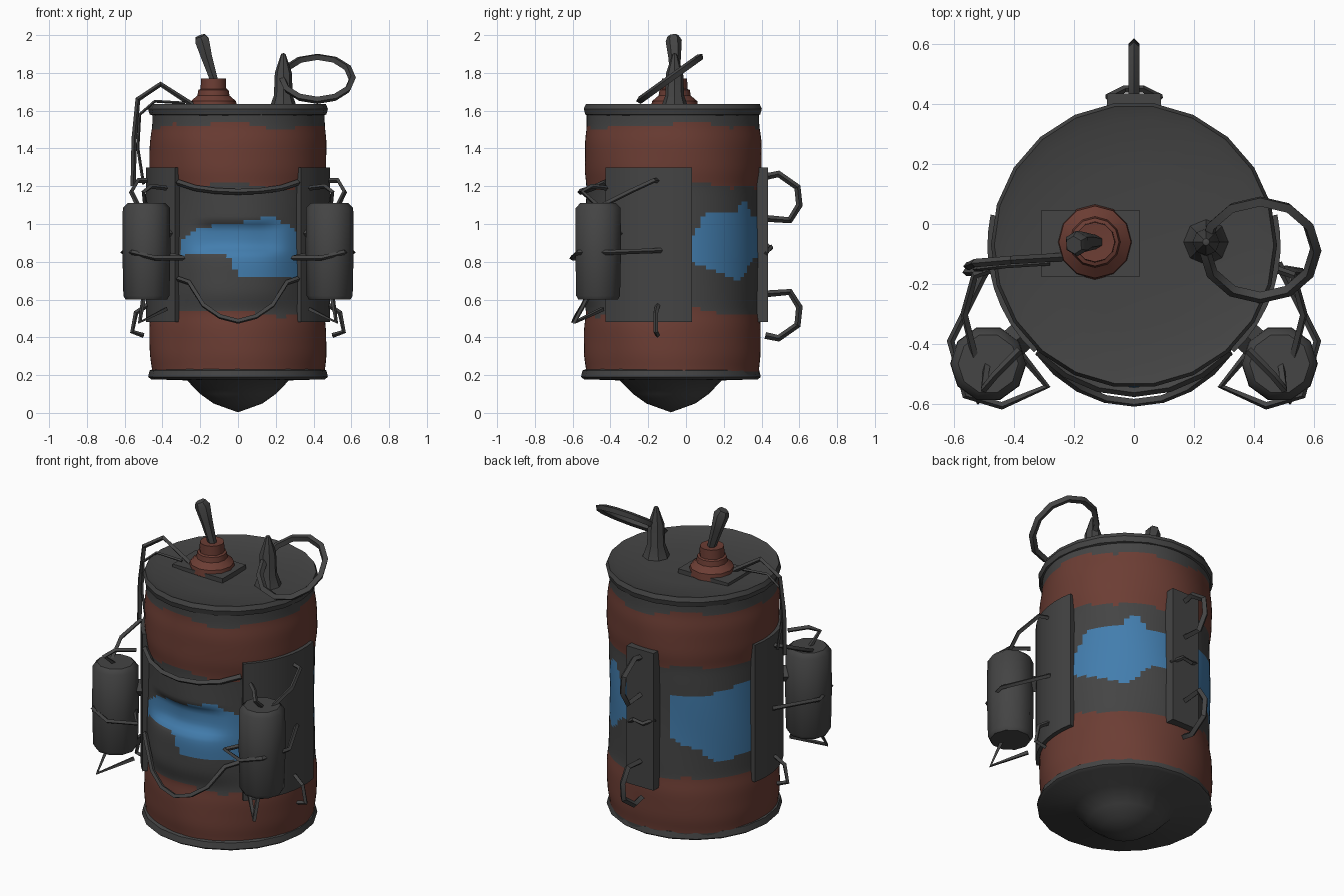
import bpy, bmesh, math
from math import sin, cos, radians, exp
from mathutils import Vector

if "Cube" in bpy.data.objects:
    bpy.data.objects.remove(bpy.data.objects["Cube"])

CY = -0.07  # drum axis


def material(name, rgb):
    m = bpy.data.materials.new(name)
    m.use_nodes = True
    m.diffuse_color = (*rgb, 1)
    m.node_tree.nodes["Principled BSDF"].inputs["Base Color"].default_value = (*rgb, 1)
    return m


GREY = material("dark grey", (0.058, 0.058, 0.058))
RED = material("rust red", (0.15, 0.047, 0.034))
BLUE = material("faded blue", (0.055, 0.205, 0.42))


def finish(ob, angle=35):
    bpy.ops.object.select_all(action="DESELECT")
    ob.select_set(True)
    bpy.context.view_layer.objects.active = ob
    bpy.ops.object.shade_smooth_by_angle(angle=radians(angle))
    return ob


def to_object(name, bm, mats, angle=35):
    bmesh.ops.recalc_face_normals(bm, faces=bm.faces)
    me = bpy.data.meshes.new(name)
    bm.to_mesh(me)
    bm.free()
    for m in mats:
        me.materials.append(m)
    ob = bpy.data.objects.new(name, me)
    bpy.context.collection.objects.link(ob)
    return finish(ob, angle)


def grid(rows, cols, point, closed):
    """Sheet of quads through point(row, col)."""
    bm = bmesh.new()
    vs = [[bm.verts.new(point(i, j)) for j in range(cols)] for i in range(rows)]
    for i in range(rows - 1):
        for j in range(cols if closed else cols - 1):
            k = (j + 1) % cols
            bm.faces.new((vs[i][j], vs[i][k], vs[i + 1][k], vs[i + 1][j]))
    return bm


def revolve(name, profile, centre, sides, mat, angle=35):
    """Lathe a list of (radius, height) points around a vertical axis."""
    def point(i, j):
        r, z = profile[i]
        a = 2 * math.pi * j / sides
        return (centre[0] + r * cos(a), centre[1] + r * sin(a), z)
    bm = grid(len(profile), sides, point, True)
    bmesh.ops.remove_doubles(bm, verts=bm.verts, dist=1e-5)
    return to_object(name, bm, [mat], angle)


def tube(name, points, radius, mat, closed=False):
    """Thin four-sided wire; radius may be a list for a taper."""
    cu = bpy.data.curves.new(name, "CURVE")
    cu.dimensions = "3D"
    cu.bevel_depth = 1
    cu.bevel_resolution = 0 if not isinstance(radius, list) else 1
    cu.use_fill_caps = True
    sp = cu.splines.new("POLY")
    sp.points.add(len(points) - 1)
    for i, p in enumerate(points):
        sp.points[i].co = (*p, 1)
        sp.points[i].radius = radius[i] if isinstance(radius, list) else radius
    sp.use_cyclic_u = closed
    cu.materials.append(mat)
    ob = bpy.data.objects.new(name, cu)
    bpy.context.collection.objects.link(ob)
    finish_target = ob
    bpy.ops.object.select_all(action="DESELECT")
    ob.select_set(True)
    bpy.context.view_layer.objects.active = ob
    bpy.ops.object.convert(target="MESH")
    return finish(finish_target)


# Drum body: bulged bands, a recess and a pouch bulge on the front
ROWS, COLS = 70, 96
Z0, Z1 = 0.2, 1.58


def drum(i, j):
    z = Z0 + (Z1 - Z0) * i / (ROWS - 1)
    a = 2 * math.pi * j / COLS
    r = 0.456 + 0.012 * (exp(-((z - 1.36) / 0.13) ** 4) + exp(-((z - 0.38) / 0.13) ** 4))
    r += 0.003 * sin(5 * a + 9 * z)
    x = r * cos(a)
    if sin(a) < 0:
        r -= 0.03 * exp(-(x / 0.21) ** 6 - ((z - 0.93) / 0.075) ** 6)
        r += 0.03 * exp(-(x / 0.26) ** 4 - ((z - 0.72) / 0.15) ** 4)
    return (r * cos(a), CY + r * sin(a), z)


# Blue patches: (azimuth, lowest, highest) along their outlines
PATCHES = [
    [(12, .80, .92), (22, .77, 1.06), (47, .70, 1.07), (56, .72, 1.14), (64, .80, 1.05), (84, .84, 1.02)],
    [(108, .78, 1.03), (128, .72, 1.04), (140, .64, 1.05), (165, .66, 1.09), (177, .72, 1.06)],
    [(229, .82, .92), (240, .85, .98), (262, .85, 1.0), (270, .73, 1.0), (292, .73, 1.05), (315, .70, .95)],
]


def is_blue(az, z):
    for patch in PATCHES:
        for (a, lo, hi), (b, lo2, hi2) in zip(patch, patch[1:]):
            if a <= az < b:
                t = (az - a) / (b - a)
                return lo + (lo2 - lo) * t < z < hi + (hi2 - hi) * t
    return False


bm = grid(ROWS, COLS, drum, True)
for f in bm.faces:
    c = f.calc_center_median()
    a = math.atan2(c.y - CY, c.x)
    wave = 0.015 * sin(3 * a + 1) + 0.01 * sin(7 * a)
    if is_blue(math.degrees(a) % 360, c.z):
        f.material_index = 2
    elif 1.2 + wave < c.z < 1.52 + wave or 0.22 < c.z < 0.53 + wave:
        f.material_index = 1
to_object("drum_body", bm, [GREY, RED, BLUE], 40)

# Lid and rounded base
revolve("lid", [(0, 1.6), (.25, 1.608), (.42, 1.62), (.465, 1.635), (.476, 1.61), (.468, 1.58), (.44, 1.57)],
        (0, CY), 22, GREY)
revolve("base_rim", [(.44, .235), (.468, .225), (.476, .19), (.46, .178), (.27, .172), (.2, .1), (.13, .05), (0, .003)],
        (0, CY - .01), 20, GREY, 50)

# Plug with lever on the lid
bpy.ops.mesh.primitive_cube_add(size=1, location=(-.145, -.065, 1.615))
plate = bpy.context.object
plate.name = "plug_plate"
plate.scale = (.33, .22, .03)
plate.data.materials.append(GREY)
revolve("plug", [(.125, 1.61), (.12, 1.65), (.085, 1.68), (.08, 1.71), (.068, 1.715), (.066, 1.77), (0, 1.765)],
        (-.13, -.06), 12, RED)
tube("lever", [(-.12, -.06, 1.74), (-.165, -.06, 1.88), (-.19, -.065, 1.97), (-.2, -.07, 1.995)],
     [.022, .033, .043, .03], GREY)

# Ring post and tilted ring
revolve("ring_post", [(.075, 1.61), (.05, 1.68), (.045, 1.8), (.012, 1.9), (0, 1.905)], (.24, -.06), 8, GREY)
ring = [(.42 + .185 * cos(t), -.085 + .16 * sin(t), 1.77 + .115 * sin(t))
        for t in (2 * math.pi * k / 12 for k in range(12))]
tube("pull_ring", ring, .02, GREY, True)

# Cable from the plug over the rim
cable = [(-.24, -.11, 1.63), (-.41, -.12, 1.74), (-.53, -.13, 1.66), (-.55, -.14, 1.45), (-.555, -.14, 1.2)]
tube("cable", cable, .014, GREY)
tube("cable_strand", [(-.28, -.13, 1.64), (-.44, -.14, 1.65), (-.52, -.15, 1.58), (-.53, -.15, 1.4), (-.5, -.15, 1.21)],
     .008, GREY)


# Curved side plates, canisters and their straps, the same on both sides
def curved_plate(name, a0, a1, lo, hi, radius):
    def point(i, j):
        a = radians(a0 + (a1 - a0) * j / 8)
        inner = 0.04 if i in (0, 3) else 0
        z = (lo, lo, hi, hi)[i]
        return ((radius - inner) * cos(a), CY + (radius - inner) * sin(a), z)
    bm = grid(4, 9, point, False)
    for end in (0, 8):
        bm.verts.ensure_lookup_table()
        bm.faces.new([bm.verts[i * 9 + end] for i in range(4)])
    return to_object(name, bm, [GREY])


for side, s in (("left", 1), ("right", -1)):
    angles = (-47, 12) if s > 0 else (192, 227)
    if s < 0:
        angles = (168, 227)
    curved_plate(side + "_side_plate", *angles, .48, 1.3, .488)
    revolve(side + "_canister",
            [(0, 1.11), (.1, 1.11), (.125, 1.085), (.127, .85), (.122, .62), (.11, .6), (0, .6)],
            (s * .485, -.465), 10, GREY, 45)
    wires = {
        "canister_strap": [(.48, -.13, .86), (.61, -.39, .85), (.56, -.57, .85), (.44, -.605, .82),
                           (.29, -.54, .82), (.38, -.43, .84)],
        "upper_hook": [(.47, -.15, 1.23), (.53, -.17, 1.23), (.565, -.3, 1.17), (.53, -.44, 1.1)],
        "canister_hanger": [(.38, -.42, 1.19), (.46, -.5, 1.2), (.5, -.55, 1.17), (.49, -.47, 1.1)],
        "lower_hook": [(.48, -.15, .57), (.54, -.16, .53), (.56, -.16, .43), (.5, -.15, .41)],
        "canister_foot": [(.5, -.52, .61), (.52, -.59, .48), (.38, -.44, .55)],
    }
    for name, path in wires.items():
        tube(side + "_" + name, [(s * x, y, z) for x, y, z in path], .013, GREY)
    # Connector between canister and plate
    tube(side + "_bracket", [(s * .36, -.36, .95), (s * .44, -.43, .95)], .05, GREY)


# Front straps, bowed clear of the drum
def front_strap(name, heights, bow, radius):
    n = len(heights) - 1
    pts = []
    for i, z in enumerate(heights):
        a = radians(228 + 84 * i / n)
        r = .475 + bow * sin(math.pi * i / n)
        pts.append((r * cos(a), CY + r * sin(a), z))
    tube(name, pts, radius, GREY)


front_strap("upper_front_strap", [1.22, 1.19, 1.175, 1.17, 1.175, 1.19, 1.22], .015, .016)
front_strap("lower_front_strap", [.71, .69, .57, .51, .485, .51, .57, .69, .71], .05, .014)

# Back plate with two handles and a clip
bpy.ops.mesh.primitive_cube_add(size=1, location=(0, .405, .89))
back = bpy.context.object
back.name = "back_plate"
back.scale = (.18, .06, .82)
back.data.materials.append(GREY)
for name, zc, flip in (("upper_handle", 1.14, 1), ("lower_handle", .52, -1)):
    loop = [(0, y, zc + flip * dz) for y, dz in
            ((.42, .11), (.49, .125), (.59, .055), (.6, -.04), (.55, -.12), (.42, -.11))]
    tube(name, loop, .018, GREY)
tube("back_clip", [(-.09, .42, .9), (-.03, .45, .87), (.03, .45, .88), (.09, .42, .84)], .012, GREY)
